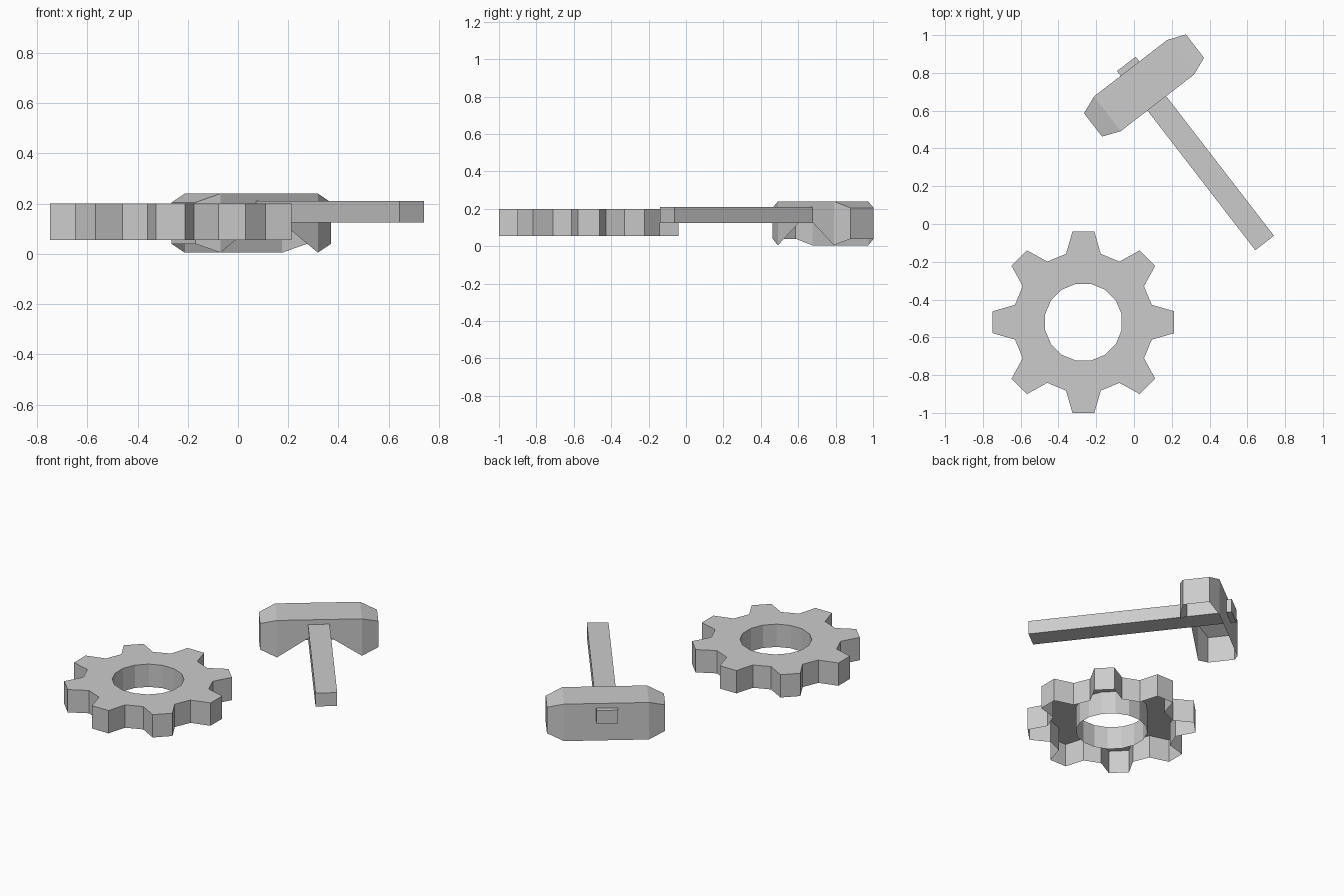
import bpy, bmesh
from math import cos, sin, pi, atan2
from mathutils import Matrix, Vector

cube = bpy.data.objects.get("Cube")
if cube:
    bpy.data.objects.remove(cube, do_unlink=True)

grey = bpy.data.materials.new("plain grey")
grey.use_nodes = True
grey.diffuse_color = (0.6, 0.6, 0.6, 1)
grey.node_tree.nodes["Principled BSDF"].inputs["Base Color"].default_value = (0.6, 0.6, 0.6, 1)


def finish(bm, name, matrix):
    mesh = bpy.data.meshes.new(name)
    bm.to_mesh(mesh)
    bm.free()
    mesh.materials.append(grey)
    obj = bpy.data.objects.new(name, mesh)
    obj.matrix_world = matrix
    bpy.context.collection.objects.link(obj)
    return obj


def loop(bm, points, z):
    verts = [bm.verts.new((x, y, z)) for x, y in points]
    edges = [bm.edges.new((a, b)) for a, b in zip(verts, verts[1:] + verts[:1])]
    return verts, edges


def wall(bm, upper, lower, flip=False):
    n = len(upper)
    for i in range(n):
        j = (i + 1) % n
        quad = (upper[i], lower[i], lower[j], upper[j])
        bm.faces.new(quad[::-1] if flip else quad)


# Gear: toothed plate with a round bore, open underneath
TOP, BOTTOM = 0.2, 0.055
TEETH, BORE_SIDES, BORE = 8, 16, 0.207
tooth = [(0.362, -0.092), (0.48, -0.058), (0.48, 0.058), (0.362, 0.092)]
outline = []
for k in range(TEETH):
    a = 2 * pi * k / TEETH
    outline += [(r * cos(a) - t * sin(a), r * sin(a) + t * cos(a)) for r, t in tooth]
bore = [(BORE * cos(a), BORE * sin(a))
        for a in (2 * pi * (k + 0.5) / BORE_SIDES for k in range(BORE_SIDES))]

bm = bmesh.new()
outer, outer_edges = loop(bm, outline, TOP)
inner, inner_edges = loop(bm, bore, TOP)
bmesh.ops.triangle_fill(bm, use_beauty=True, use_dissolve=False,
                        edges=outer_edges + inner_edges, normal=(0, 0, 1))
for f in bm.faces:
    f.normal_update()
    if f.normal.z < 0:
        f.normal_flip()
wall(bm, outer, loop(bm, outline, BOTTOM)[0])
wall(bm, inner, loop(bm, bore, BOTTOM)[0], flip=True)
finish(bm, "gear", Matrix.Translation((-0.268, -0.52, 0)))

# Hammer frame: local x along the head, local y towards the back
hammer = Matrix.Translation((0.053, 0.733, 0)) @ Matrix.Rotation(atan2(0.61, 0.79), 4, "Z")
HALF, DEPTH = 0.0625, 0.116
LOW, HIGH = 0.125, 0.21

# Hammer head: block with tapered ends, open underneath, notched below the handle
rings = []
bm = bmesh.new()
for x, y, z0, z1 in ((-0.341, 0.078, 0.04, 0.205), (-0.245, DEPTH, 0.005, 0.24),
                     (0.245, DEPTH, 0.005, 0.24), (0.341, 0.078, 0.04, 0.205)):
    rings.append([bm.verts.new((x, py, pz))
                  for py, pz in ((-y, z0), (-y, z1), (y, z1), (y, z0))])
for i, (a, b) in enumerate(zip(rings, rings[1:])):
    for k in range(3):
        if i == 1 and k == 0:
            notch = [bm.verts.new((x, -DEPTH, LOW)) for x in (-HALF, HALF)]
            bm.faces.new((a[0], notch[0], notch[1], b[0], b[1], a[1]))
        else:
            bm.faces.new((a[k], b[k], b[k + 1], a[k + 1]))
bm.faces.new(rings[0][::-1])
bm.faces.new(rings[-1])
bmesh.ops.recalc_face_normals(bm, faces=bm.faces)
finish(bm, "hammer_head", hammer)

# Hammer handle: bar running through the head and out of the back
FRONT, BACK = -1.05, 0.148
bm = bmesh.new()
centre = Vector((-0.004, (FRONT + BACK) / 2, (LOW + HIGH) / 2))
size = Vector((2 * HALF, BACK - FRONT, HIGH - LOW, 1))
bmesh.ops.create_cube(bm, size=1, matrix=Matrix.Translation(centre) @ Matrix.Diagonal(size))
finish(bm, "hammer_handle", hammer)
